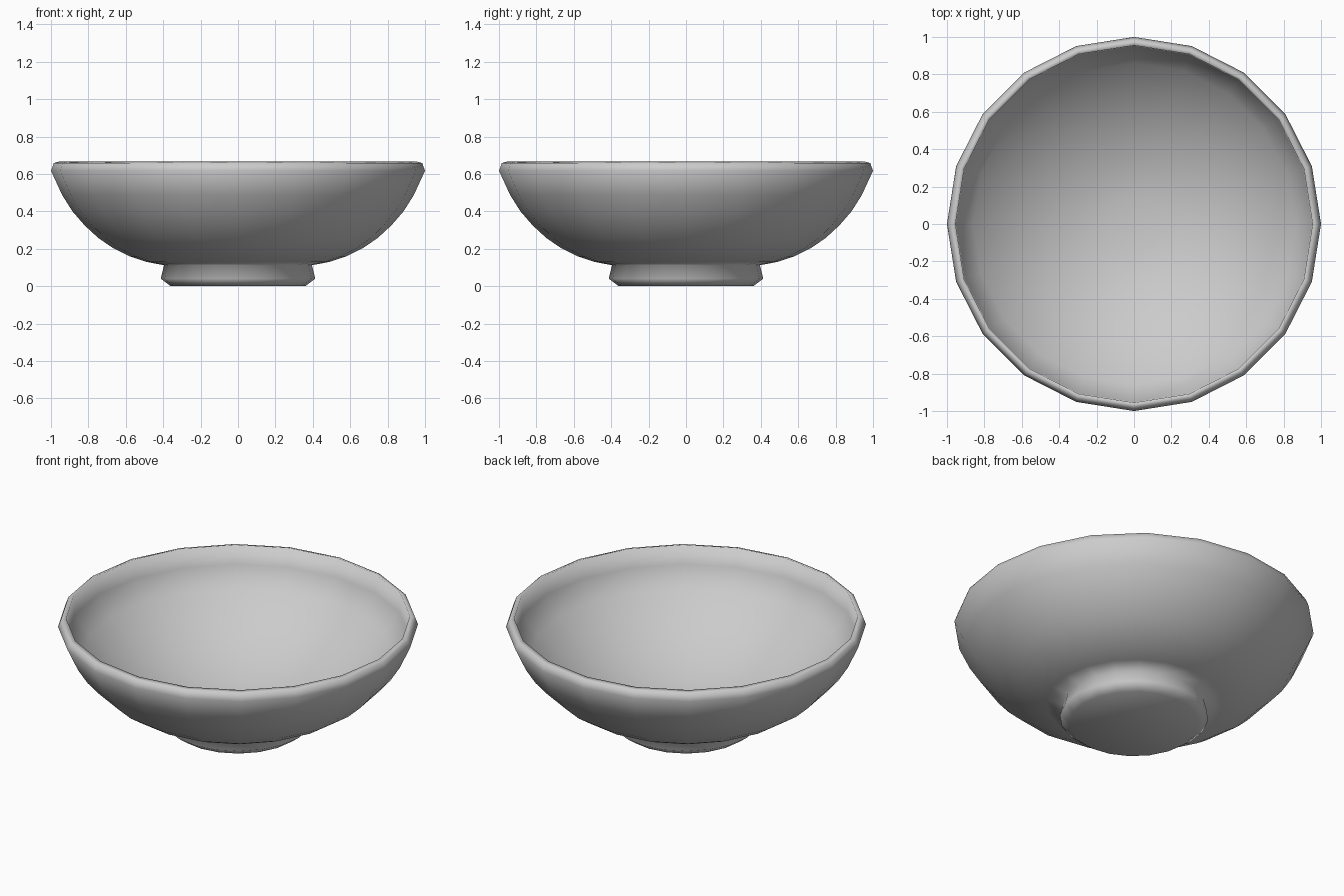
import bpy, bmesh, math

if "Cube" in bpy.data.objects:
    bpy.data.objects.remove(bpy.data.objects["Cube"])

SIDES = 20

# Profile (radius, height): foot, outer wall, rim with upright inner lip
profile = [
    (0.36, 0.0), (0.413, 0.04), (0.395, 0.112),
    (0.49, 0.13), (0.58, 0.16), (0.665, 0.202), (0.745, 0.256), (0.82, 0.325),
    (0.885, 0.4), (0.94, 0.487),
    (1.0, 0.617), (0.985, 0.658), (0.955, 0.667), (0.952, 0.55),
]
# Inner hollow: shallow spherical cap
FLOOR, CAP_R = 0.08, 1.2
for r in (0.86, 0.74, 0.6, 0.45, 0.3, 0.15):
    profile.append((r, FLOOR + CAP_R - math.sqrt(CAP_R ** 2 - r ** 2)))

bm = bmesh.new()
rings = []
for r, z in profile:
    rings.append([bm.verts.new((r * math.cos(2 * math.pi * i / SIDES),
                                r * math.sin(2 * math.pi * i / SIDES), z))
                  for i in range(SIDES)])

# Walls between neighbouring rings
for a, b in zip(rings, rings[1:]):
    for i in range(SIDES):
        j = (i + 1) % SIDES
        bm.faces.new((a[i], a[j], b[j], b[i]))

# Flat underside and inner floor
bm.faces.new(rings[0][::-1])
bm.faces.new(rings[-1])
bmesh.ops.recalc_face_normals(bm, faces=bm.faces[:])
for f in bm.faces:
    f.smooth = True

mesh = bpy.data.meshes.new("bowl")
bm.to_mesh(mesh)
bm.free()
bpy.context.collection.objects.link(bpy.data.objects.new("bowl", mesh))
